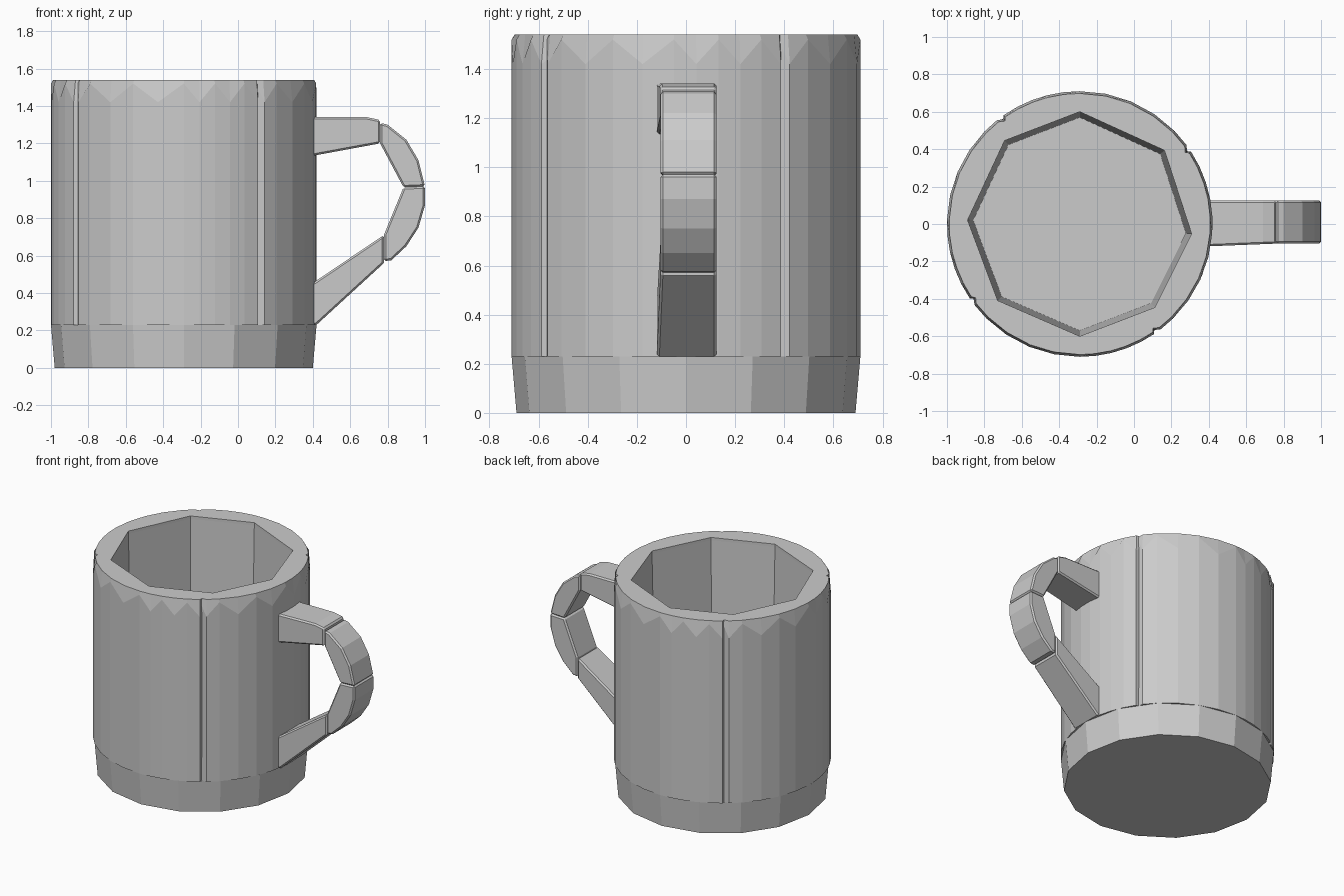
import bpy, bmesh
from math import sin, cos, radians
from mathutils import Vector

cube = bpy.data.objects.get("Cube")
if cube:
    bpy.data.objects.remove(cube, do_unlink=True)

grey = bpy.data.materials.new("plain_grey")
grey.use_nodes = True
colour = (0.6, 0.6, 0.6, 1)
grey.diffuse_color = colour
grey.node_tree.nodes["Principled BSDF"].inputs["Base Color"].default_value = colour

CX = -0.29            # axis of the cup
R = 0.71              # outer radius
FLOOR, TOP = 0.23, 1.54


def polar(angle, radius, z):
    a = radians(angle)
    return Vector((CX + radius * cos(a), radius * sin(a), z))


def loft(name, rings):
    """Closed solid through rings with equal point counts."""
    bm = bmesh.new()
    loops = [[bm.verts.new(p) for p in ring] for ring in rings]
    bm.faces.new(loops[0])
    bm.faces.new(loops[-1])
    n = len(loops[0])
    for low, high in zip(loops, loops[1:]):
        for i in range(n):
            j = (i + 1) % n
            bm.faces.new((low[i], low[j], high[j], high[i]))
    bmesh.ops.recalc_face_normals(bm, faces=bm.faces)
    mesh = bpy.data.meshes.new(name)
    bm.to_mesh(mesh)
    bm.free()
    mesh.materials.append(grey)
    obj = bpy.data.objects.new(name, mesh)
    bpy.context.collection.objects.link(obj)
    return obj


# Tapered solid foot whose top is the cup floor
loft("base", [[polar(i * 22.5, r, z) for i in range(16)]
              for r, z in ((0.69, 0), (R, FLOOR))])

# Eight wall staves: flat inside, round outside, grooved at every second seam
inner = [90, 132, 178, 223, 270, 312, 355, 401, 450]
outer = [90, 125, 178, 214, 270, 304, 356, 393, 450]
STEPS = 5
for k in range(8):
    a0, a1 = outer[k], outer[k + 1]
    arc = [(a0 + (a1 - a0) * i / STEPS, R) for i in range(STEPS + 1)]
    if k % 2:
        arc[0] = (a0, R - 0.025)
        arc.insert(1, (a0 + 3.5, R))

    def ring(z, inset, inner_radius, zigzag=0):
        pts = [polar(a, r - inset, z - zigzag * (i % 2))
               for i, (a, r) in enumerate(arc)]
        pts += [polar(inner[k + 1], inner_radius, z), polar(inner[k], inner_radius, z)]
        return pts

    loft(f"wall_stave_{k + 1}", [ring(FLOOR, 0, 0.57),
                                 ring(1.52, 0, 0.6, 0.1),
                                 ring(TOP, 0.012, 0.6)])

# Handle pieces as side profiles (x, z), narrowing slightly away from the cup
pieces = {
    "handle_top_arm": [(0.38, 1.34), (0.69, 1.34), (0.76, 1.325), (0.76, 1.20), (0.38, 1.13)],
    "handle_upper_bend": [(0.76, 1.31), (0.80, 1.30), (0.9, 1.22), (0.965, 1.11),
                          (1.0, 0.97), (0.885, 0.965), (0.76, 1.20)],
    "handle_lower_bend": [(0.885, 0.965), (1.0, 0.97), (1.0, 0.87), (0.965, 0.75),
                          (0.9, 0.65), (0.82, 0.575), (0.78, 0.57), (0.78, 0.71)],
    "handle_bottom_arm": [(0.38, 0.44), (0.78, 0.71), (0.78, 0.56), (0.42, 0.23), (0.38, 0.23)],
}
for name, profile in pieces.items():
    front = [Vector((x, -0.12 + 0.04 * min(x - 0.38, 0.4), z)) for x, z in profile]
    back = [Vector((x, 0.125, z)) for x, z in profile]
    handle = loft(name, [front, back])
    bevel = handle.modifiers.new("edge_chamfer", "BEVEL")
    bevel.width = 0.01
    bevel.segments = 1
    bevel.limit_method = "ANGLE"
    bevel.angle_limit = radians(50)
